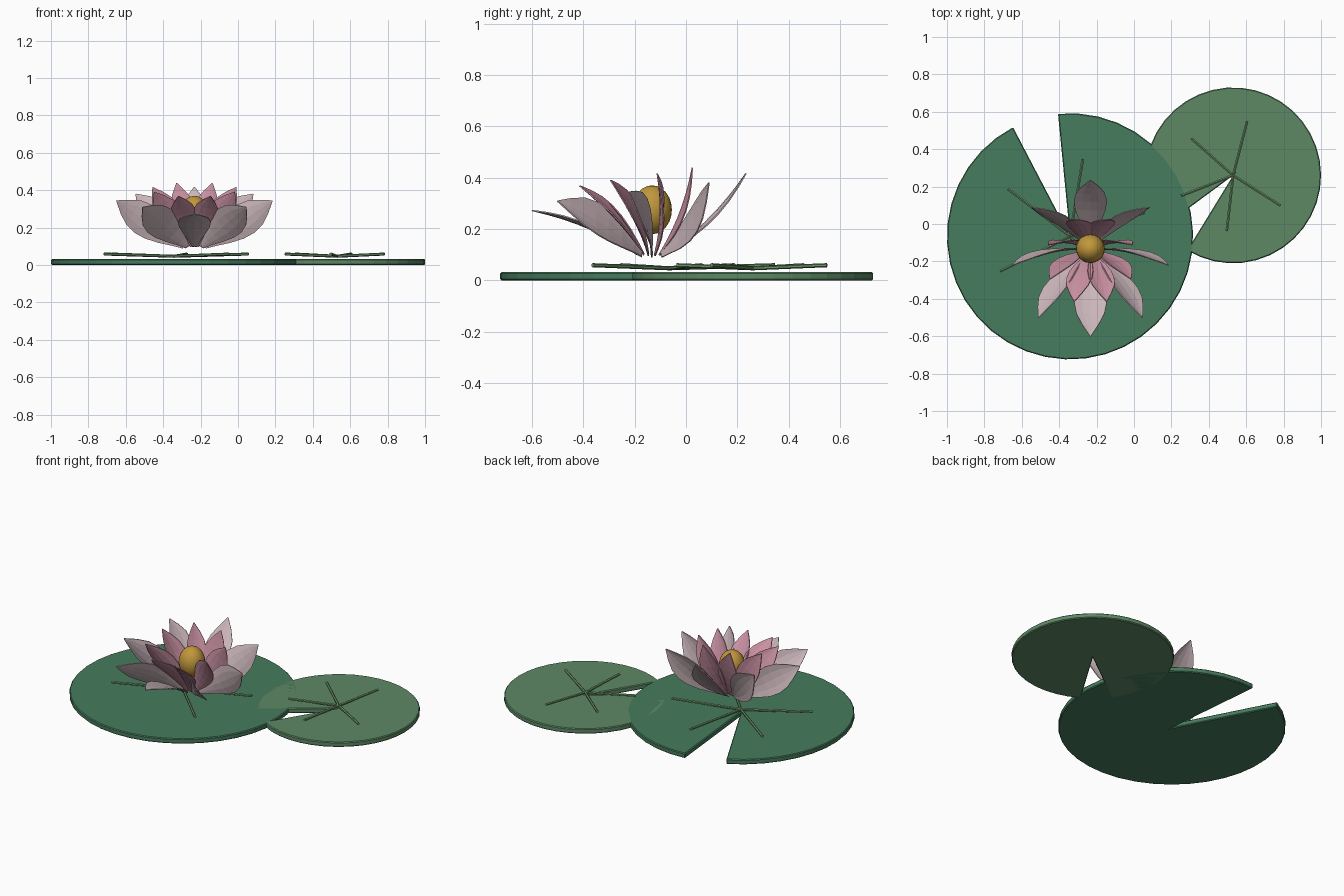
import bpy, bmesh, math
from mathutils import Vector

if "Cube" in bpy.data.objects:
    bpy.data.objects.remove(bpy.data.objects["Cube"])


def material(name, rgb):
    m = bpy.data.materials.new(name)
    m.diffuse_color = (*rgb, 1)
    m.use_nodes = True
    m.node_tree.nodes["Principled BSDF"].inputs["Base Color"].default_value = m.diffuse_color
    return m


def make_object(name, bm, mat):
    bmesh.ops.recalc_face_normals(bm, faces=bm.faces[:])
    me = bpy.data.meshes.new(name)
    bm.to_mesh(me)
    bm.free()
    ob = bpy.data.objects.new(name, me)
    bpy.context.collection.objects.link(ob)
    me.materials.append(mat)
    return ob


def lily_pad(name, cx, cy, radius, notch, mat, vein_mat):
    # Flat disc with a wedge notch reaching its centre
    half, n = math.radians(11), 36
    bm = bmesh.new()
    verts = [bm.verts.new((cx, cy, 0))]
    for i in range(n + 1):
        a = notch + half + (math.tau - 2 * half) * i / n
        verts.append(bm.verts.new((cx + radius * math.cos(a), cy + radius * math.sin(a), 0)))
    face = bm.faces.new(verts)
    ext = bmesh.ops.extrude_face_region(bm, geom=[face])
    top = [v for v in ext["geom"] if isinstance(v, bmesh.types.BMVert)]
    bmesh.ops.translate(bm, verts=top, vec=(0, 0, 0.032))
    pad = make_object(name, bm, mat)
    bev = pad.modifiers.new("rim", 'BEVEL')
    bev.width, bev.segments = 0.005, 1

    # Raised veins spreading from the centre, rising slightly outward
    for k, off in enumerate((36, 100, 208, 271, 334)):
        a = notch + math.radians(off)
        p = Vector((cx, cy, 0.047))
        q = Vector((cx + 0.635 * radius * math.cos(a), cy + 0.635 * radius * math.sin(a), 0.059))
        bm = bmesh.new()
        bmesh.ops.create_cone(bm, cap_ends=True, segments=6, radius1=0.008,
                              radius2=0.008, depth=(q - p).length)
        bm.transform((q - p).to_track_quat('Z', 'Y').to_matrix().to_4x4())
        bmesh.ops.translate(bm, verts=bm.verts[:], vec=(p + q) / 2)
        make_object(f"{name}_vein_{k + 1}", bm, vein_mat)


# (position along petal, fraction of half width)
OUTLINE = ((0, 0.15), (0.12, 0.36), (0.28, 0.68), (0.45, 0.93),
           (0.6, 1.0), (0.74, 0.86), (0.87, 0.5), (1, 0.02))


def petal(name, angle, base_r, elev, length, half_w, curl, mat):
    # Pointed blade whose width lies square to the y axis, tip curling forward
    out = Vector((math.cos(angle), math.sin(angle), 0))
    base = FLOWER + out * base_r
    d = out * math.cos(elev) + Vector((0, 0, math.sin(elev)))
    w = d.cross(Vector((0, 1, 0))).normalized()
    nrm = w.cross(d).normalized()
    if nrm.y < 0:
        nrm.negate()
    bend = Vector((nrm.x * 0.5, nrm.y, nrm.z))
    bm = bmesh.new()
    rows = []
    for t, f in OUTLINE:
        rows.append([bm.verts.new(base + d * (length * t) + w * (s * f * half_w)
                                  + nrm * (0.014 * s * s * f) - bend * (curl * t * t))
                     for s in (-1, -0.5, 0, 0.5, 1)])
    for r0, r1 in zip(rows, rows[1:]):
        for i in range(4):
            bm.faces.new((r0[i], r0[i + 1], r1[i + 1], r1[i]))
    ob = make_object(name, bm, mat)
    sol = ob.modifiers.new("thickness", 'SOLIDIFY')
    sol.thickness, sol.offset = 0.005, 0


# Pads
vein = material("vein_green", (0.15, 0.29, 0.14))
lily_pad("large_pad", -0.342, -0.066, 0.658, math.radians(106.6),
         material("deep_green", (0.062, 0.2, 0.11)), vein)
lily_pad("small_pad", 0.53, 0.26, 0.47, math.radians(227.5),
         material("light_green", (0.11, 0.25, 0.13)), vein)

# Flower: two rings of eight petals, the inner ring turned by half a step
FLOWER = Vector((-0.233, -0.135, 0.1))
pale = material("pale_pink", (0.6, 0.47, 0.5))
pink = material("pink", (0.58, 0.28, 0.36))
for i in range(8):
    a = math.tau * i / 8
    petal(f"outer_petal_{i + 1}", a, 0.055, math.radians(34), 0.437, 0.088, 0.087, pale)
    petal(f"inner_petal_{i + 1}", a + math.pi / 8, 0.033, math.radians(56), 0.366, 0.07,
          0.07, pink)

# Golden centre
bm = bmesh.new()
bmesh.ops.create_uvsphere(bm, u_segments=20, v_segments=12, radius=1)
bmesh.ops.scale(bm, verts=bm.verts[:], vec=(0.077, 0.077, 0.095))
bmesh.ops.translate(bm, verts=bm.verts[:], vec=(-0.233, -0.132, 0.275))
for f in bm.faces:
    f.smooth = True
make_object("flower_centre", bm, material("gold", (0.53, 0.31, 0.045)))
